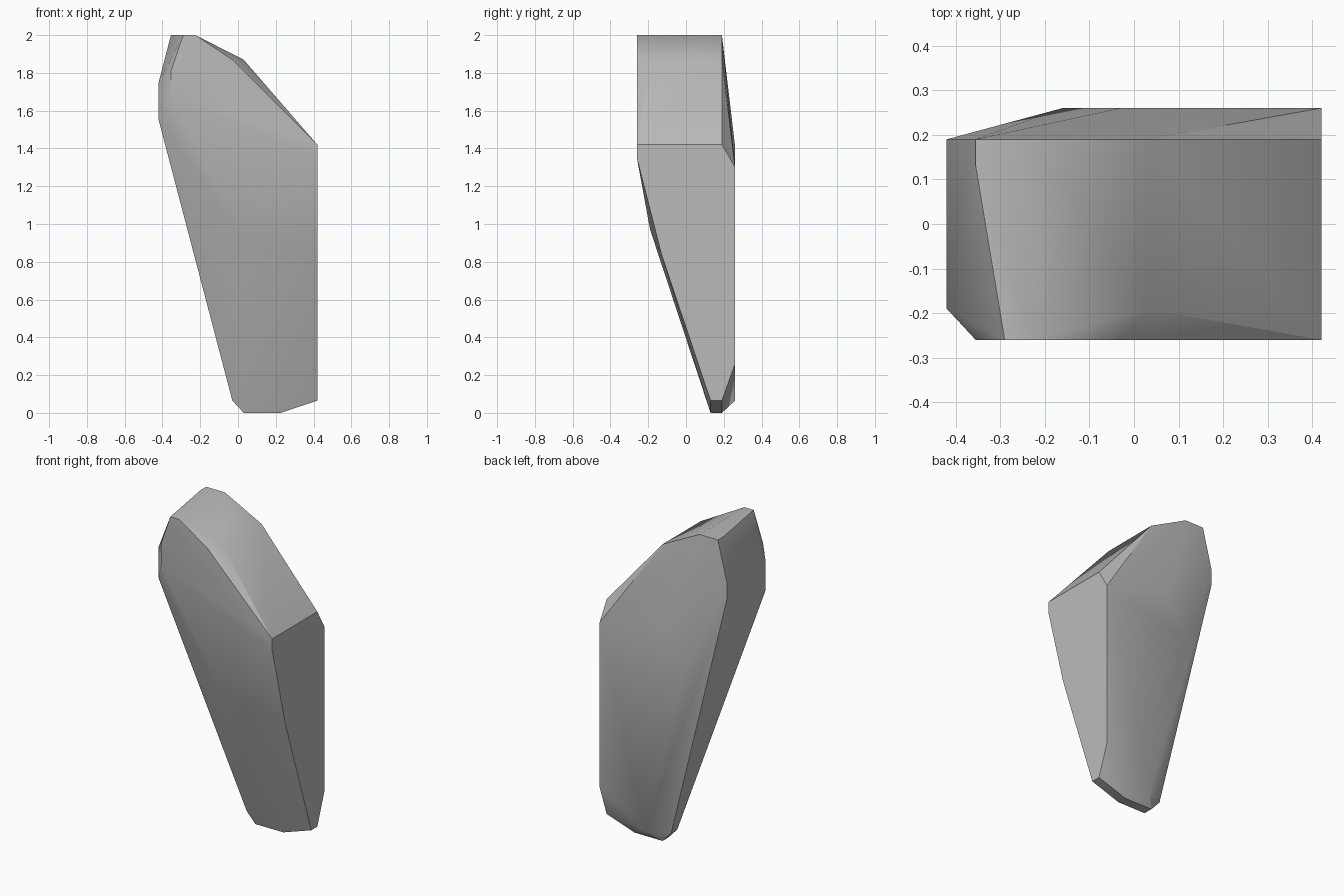
import bpy, bmesh, math

cube = bpy.data.objects.get("Cube")
if cube:
    bpy.data.objects.remove(cube, do_unlink=True)

# One stone colour
stone = bpy.data.materials.new("stone_grey")
stone.use_nodes = True
grey = (0.5, 0.5, 0.5, 1)
stone.diffuse_color = grey
stone.node_tree.nodes["Principled BSDF"].inputs["Base Color"].default_value = grey

W, D = 0.42, 0.26        # half width, half depth
F, B = -0.19, 0.19       # chamfer lines at front and back
corners = [
    # top ridge
    (-0.355, B, 2), (-0.355, 0.13, 2), (-0.29, -D, 2), (-0.226, B, 2), (-0.226, -D, 2),
    (0.03, B, 1.87), (0.03, F, 1.87), (-0.03, -D, 1.87),
    # right side
    (W, B, 1.42), (W, -D, 1.42), (W, D, 1.3), (W, -D, 1.35),
    (W, -0.13, 0.84), (W, D, 0.26), (W, B, 0.065), (W, 0.13, 0.065),
    # left side
    (-W, B, 1.74), (-W, B, 1.65), (-W, F, 1.75), (-W, F, 1.55),
    (-0.355, -D, 1.81), (-0.355, -D, 1.68),
    # front and back bulges
    (0, F, 0.97), (-0.03, D, 1.41), (-0.16, D, 1.16), (0.1, D, 0.065),
    # foot
    (-0.03, B, 0.065), (-0.03, 0.13, 0.065),
    (0.03, B, 0), (0.03, 0.13, 0), (0.226, B, 0), (0.226, 0.13, 0),
]

# Faceted stone wrapped around its corner points
bm = bmesh.new()
for co in corners:
    bm.verts.new(co)
bmesh.ops.convex_hull(bm, input=bm.verts[:])
loose = [v for v in bm.verts if not v.link_faces]
bmesh.ops.delete(bm, geom=loose, context='VERTS')
bmesh.ops.dissolve_limit(bm, angle_limit=math.radians(1), verts=bm.verts[:], edges=bm.edges[:])
bmesh.ops.recalc_face_normals(bm, faces=bm.faces[:])
mesh = bpy.data.meshes.new("stone")
bm.to_mesh(mesh)
bm.free()
mesh.materials.append(stone)

rock = bpy.data.objects.new("stone", mesh)
bpy.context.collection.objects.link(rock)
bpy.context.view_layer.objects.active = rock
rock.select_set(True)
bpy.ops.object.shade_smooth_by_angle(angle=math.radians(30))
